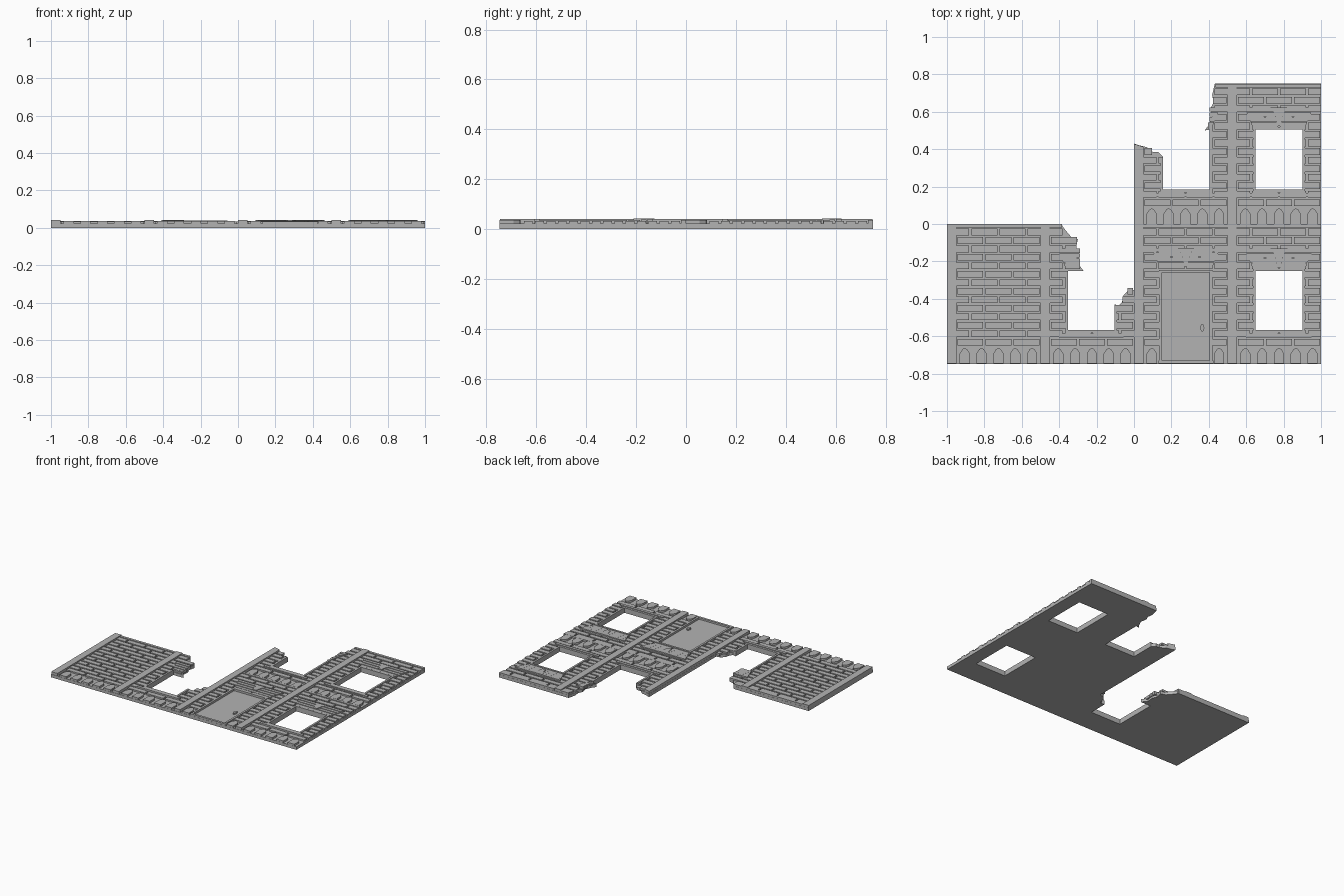
import bpy, bmesh, math

if "Cube" in bpy.data.objects:
    bpy.data.objects.remove(bpy.data.objects["Cube"])

stone = bpy.data.materials.new("grey stone")
stone.diffuse_color = (0.45, 0.45, 0.45, 1)
stone.use_nodes = True
stone.node_tree.nodes["Principled BSDF"].inputs["Base Color"].default_value = stone.diffuse_color

BASE, BRICK, TRIM, HIGH = 0.022, 0.033, 0.036, 0.041


def finish(name, bm):
    bmesh.ops.recalc_face_normals(bm, faces=bm.faces)
    me = bpy.data.meshes.new(name)
    bm.to_mesh(me)
    bm.free()
    me.materials.append(stone)
    ob = bpy.data.objects.new(name, me)
    bpy.context.collection.objects.link(ob)
    return ob


def part(name, prisms):
    """Object made of upright prisms, each (outline points, bottom, top)."""
    bm = bmesh.new()
    for pts, z0, z1 in prisms:
        lo = [bm.verts.new((x, y, z0)) for x, y in pts]
        hi = [bm.verts.new((x, y, z1)) for x, y in pts]
        bm.faces.new(lo[::-1])
        bm.faces.new(hi)
        n = len(pts)
        for i in range(n):
            j = (i + 1) % n
            bm.faces.new((lo[i], lo[j], hi[j], hi[i]))
    return finish(name, bm)


def rect(x0, x1, y0, y1):
    return [(x0, y0), (x1, y0), (x1, y1), (x0, y1)]


# Ruined wall outline and the two whole window openings
outline = [(-1, -0.748), (1, -0.748), (1, 0.75), (0.432, 0.75), (0.418, 0.69), (0.425, 0.65),
           (0.41, 0.62), (0.418, 0.57), (0.40, 0.53), (0.378, 0.50), (0.405, 0.505), (0.405, 0.185),
           (0.155, 0.185), (0.155, 0.36), (0.13, 0.385), (0.10, 0.385), (0.07, 0.41), (0.03, 0.42),
           (0, 0.43), (0, -0.352), (-0.03, -0.356), (-0.055, -0.38), (-0.065, -0.42), (-0.08, -0.435),
           (-0.105, -0.43), (-0.105, -0.567), (-0.352, -0.567), (-0.352, -0.25), (-0.27, -0.25),
           (-0.30, -0.21), (-0.295, -0.16), (-0.31, -0.13), (-0.30, -0.08), (-0.335, -0.07),
           (-0.365, -0.035), (-0.39, 0), (-1, 0)]
low_hole = rect(0.65, 0.9, -0.567, -0.25)
up_hole = rect(0.65, 0.9, 0.185, 0.505)
loops = [outline, low_hole, up_hole]

# Backing slab
bm = bmesh.new()
edges = []
for loop in loops:
    vs = [bm.verts.new((x, y, 0)) for x, y in loop]
    edges += [bm.edges.new((vs[i], vs[(i + 1) % len(vs)])) for i in range(len(vs))]
bmesh.ops.triangle_fill(bm, edges=edges, use_beauty=True, use_dissolve=False)
ext = bmesh.ops.extrude_face_region(bm, geom=bm.faces[:], use_keep_orig=True)
bmesh.ops.translate(bm, vec=(0, 0, BASE),
                    verts=[g for g in ext["geom"] if isinstance(g, bmesh.types.BMVert)])
finish("wall_slab", bm)


def spans(y):
    """Solid x ranges of the wall at height y."""
    xs = []
    for loop in loops:
        for (xa, ya), (xb, yb) in zip(loop, loop[1:] + loop[:1]):
            if (ya > y) != (yb > y):
                xs.append(xa + (y - ya) / (yb - ya) * (xb - xa))
    xs.sort()
    return list(zip(xs[::2], xs[1::2]))


# Bricks in running bond, broken off where the wall ends
door_gap = (0.135, 0.42, -0.748, -0.24)


def bricks(name, x0, x1, y0, y1):
    rows = round((y1 - y0) / 0.0455)
    pitch, length, out = (y1 - y0) / rows, 0.15, []
    for r in range(rows):
        yb = y0 + r * pitch + 0.005
        yt, ym = yb + pitch - 0.010, y0 + (r + 0.5) * pitch
        runs = [(max(a, x0), min(b, x1)) for a, b in spans(ym)]
        if door_gap[2] < ym < door_gap[3]:
            runs = [q for a, b in runs for q in ((a, min(b, door_gap[0])), (max(a, door_gap[1]), b))]
        x = x0 - (length / 2 if r % 2 else 0)
        while x < x1:
            for a, b in runs:
                l, h = max(x + 0.006, a), min(x + length - 0.006, b)
                if h - l > 0.012:
                    out.append((rect(l, h, yb, yt), BASE - 0.004, BRICK))
            x += length
    part(name, out)


bricks("left_bricks", -0.95, -0.5, -0.655, -0.02)
bricks("broken_window_bricks", -0.45, 0, -0.655, -0.02)
bricks("door_bricks", 0.05, 0.5, -0.655, -0.02)
bricks("lower_right_bricks", 0.55, 1, -0.655, -0.02)
bricks("upper_middle_bricks", 0.05, 0.5, 0.09, 0.73)
bricks("upper_right_bricks", 0.55, 1, 0.09, 0.73)

# Pilasters and flat bands
part("pilasters", [(p, 0.002, HIGH) for p in (
    rect(-1, -0.95, -0.746, -0.001), rect(-0.5, -0.45, -0.746, -0.001), rect(0.5, 0.55, -0.746, 0.748),
    [(0.001, -0.746), (0.05, -0.746), (0.05, 0.412), (0.03, 0.419), (0.001, 0.428)])])
part("cornice_bands", [(rect(a, b, y - 0.02, y - 0.001), 0.002, TRIM) for a, b, y in (
    (-0.95, -0.5, 0), (-0.45, -0.385, 0), (0.05, 0.5, 0), (0.55, 1, 0),
    (0.435, 0.5, 0.75), (0.55, 0.999, 0.75))])

# Pointed stones along the plinth and the floor line
stones = []
for x0, y0 in ((-0.95, -0.747), (-0.45, -0.747), (0.05, -0.747), (0.55, -0.747), (0.05, 0.0), (0.55, 0.0)):
    for i in range(5):
        c = x0 + 0.045 + i * 0.09
        if y0 < 0 and door_gap[0] - 0.02 < c < door_gap[1] + 0.02:
            continue
        stones.append(([(c - 0.027, y0), (c + 0.027, y0), (c + 0.027, y0 + 0.055), (c + 0.012, y0 + 0.078),
                        (c, y0 + 0.084), (c - 0.012, y0 + 0.078), (c - 0.027, y0 + 0.055)], 0.01, TRIM))
part("pointed_stones", stones)


# Flared lintels of stacked bars with a keystone, optionally broken off
def lintel(name, c, y, lo=-9, hi=9):
    out = []
    for i in range(4):
        ya, yb = y + 0.018 + i * 0.026, y + 0.018 + i * 0.026 + 0.022
        wa, wb = [0.135 + 0.05 * (q - y) / 0.12 for q in (ya, yb)]
        pts = [(c - wa, ya), (c + wa, ya), (c + wb, yb), (c - wb, yb)]
        pts = [(min(max(px, lo), hi), py) for px, py in pts]
        out.append((pts, 0.015, (0.035, 0.037, 0.039, 0.041)[i]))
    if lo < c < hi:
        out.append(([(c - 0.014, y + 0.04), (c + 0.014, y + 0.04), (c + 0.022, y + 0.08),
                     (c + 0.045, y + 0.118), (c - 0.045, y + 0.118), (c - 0.022, y + 0.08)], 0.015, 0.0425))
    part(name, out)


lintel("lower_window_lintel", 0.775, -0.25)
lintel("upper_window_lintel", 0.775, 0.505)
lintel("door_lintel", 0.2775, -0.245)
lintel("broken_left_lintel", -0.225, -0.25, hi=-0.29)
lintel("broken_upper_lintel", 0.2775, 0.505, lo=0.405)


# Window jambs, heads and sills
def window(name, x0, x1, y0, y1, left=None, right=None, head=True):
    out = []
    for a, b, top in ((x0 - 0.014, x0, left or y1), (x1, x1 + 0.014, right or y1)):
        out.append((rect(a, b, y0, top), 0.002, 0.037))
    if head:
        out.append((rect(x0 - 0.014, x1 + 0.014, y1, y1 + 0.014), 0.002, 0.037))
    out.append((rect(x0 - 0.014, x1 + 0.014, y0 - 0.016, y0), 0.002, 0.037))
    out.append((rect(x0 - 0.05, x1 + 0.05, y0 - 0.04, y0 - 0.019), 0.01, 0.040))
    part(name, out)


window("lower_window_frame", 0.65, 0.9, -0.567, -0.25)
window("upper_window_frame", 0.65, 0.9, 0.185, 0.505)
window("broken_left_frame", -0.352, -0.105, -0.567, -0.25, right=-0.435, head=False)
window("broken_upper_frame", 0.155, 0.405, 0.185, 0.505, left=0.355, head=False)

# Door leaf, surround, threshold and handle
part("door_surround", [(rect(0.135, 0.15, -0.73, -0.245), 0.01, 0.037),
                       (rect(0.405, 0.42, -0.73, -0.245), 0.01, 0.037),
                       (rect(0.135, 0.42, -0.26, -0.245), 0.01, 0.037),
                       (rect(0.13, 0.425, -0.747, -0.73), 0.01, 0.035)])
part("door_leaf", [(rect(0.156, 0.399, -0.725, -0.266), 0.015, 0.025)])
ring = [(0.365 + 0.011 * math.cos(t * math.pi / 6),
         -0.555 + 0.02 * math.sin(t * math.pi / 6)) for t in range(12)]
part("door_handle", [(ring, 0.02, 0.036)])
